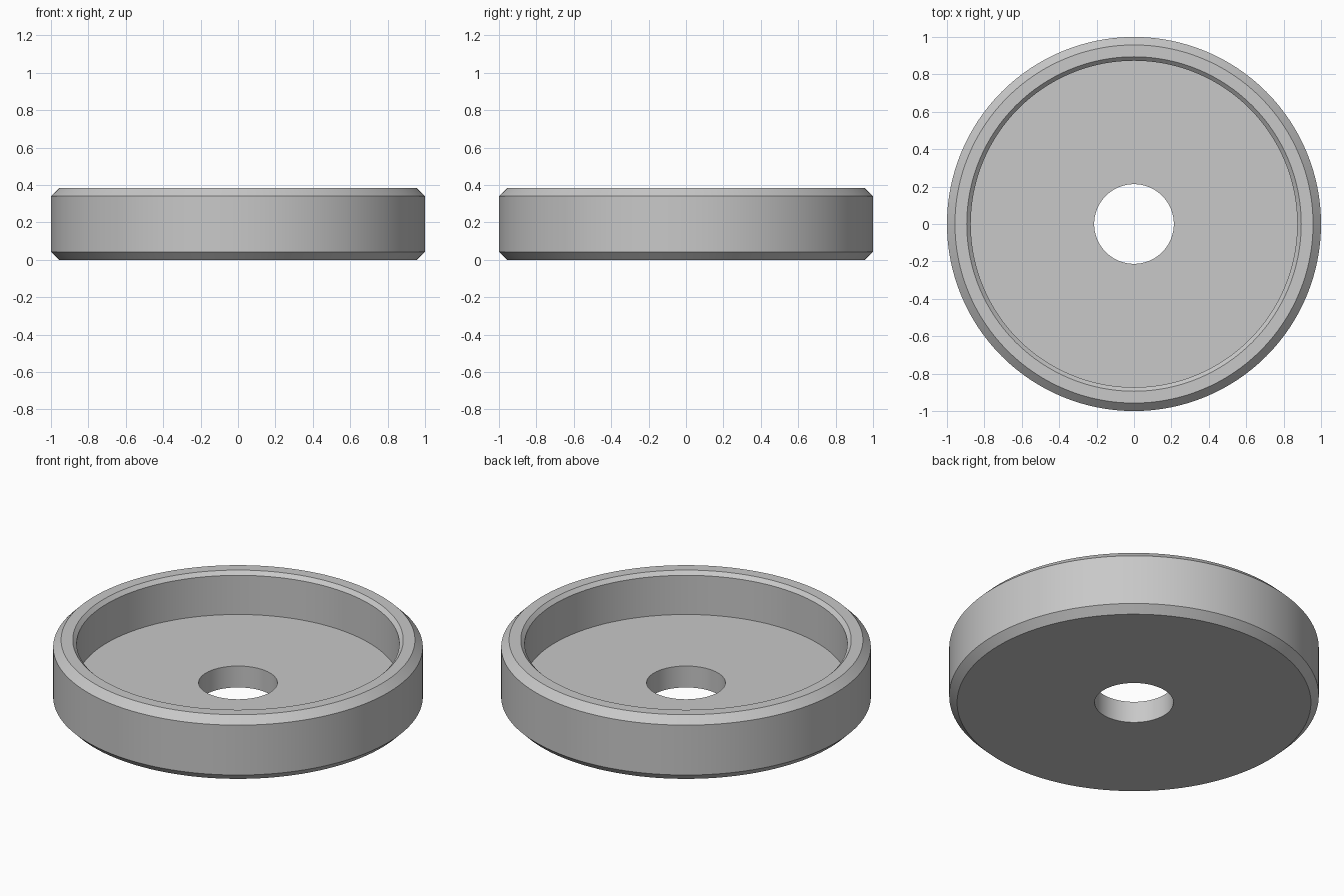
import bpy, bmesh, math

if "Cube" in bpy.data.objects:
    bpy.data.objects.remove(bpy.data.objects["Cube"], do_unlink=True)

# Main dimensions
OUTER, HEIGHT = 1.0, 0.383
CHAMFER, LIP = 0.0426, 0.0213
BORE, POCKET, FLOOR = 0.213, 0.873, 0.128
SEGMENTS = 128

# Plain grey metal
grey = bpy.data.materials.new("plain grey")
grey.use_nodes = True
grey.diffuse_color = (0.58, 0.58, 0.58, 1)
grey.node_tree.nodes["Principled BSDF"].inputs["Base Color"].default_value = grey.diffuse_color

# Closed cross-section as radius and height, from the bore outwards
profile = [
    (BORE, 0),
    (OUTER - CHAMFER, 0),
    (OUTER, CHAMFER),
    (OUTER, HEIGHT - CHAMFER),
    (OUTER - CHAMFER, HEIGHT),
    (POCKET + LIP, HEIGHT),
    (POCKET, HEIGHT - LIP),
    (POCKET, FLOOR),
    (BORE, FLOOR),
]

# Turn the cross-section around the z axis
bm = bmesh.new()
verts = [bm.verts.new((r, 0, z)) for r, z in profile]
edges = [bm.edges.new((a, b)) for a, b in zip(verts, verts[1:] + verts[:1])]
bmesh.ops.spin(bm, geom=verts + edges, cent=(0, 0, 0), axis=(0, 0, 1),
               angle=math.tau, steps=SEGMENTS, use_merge=False)
bmesh.ops.remove_doubles(bm, verts=bm.verts, dist=0.0005)
bmesh.ops.recalc_face_normals(bm, faces=bm.faces)
mesh = bpy.data.meshes.new("round_cup")
bm.to_mesh(mesh)
bm.free()
mesh.materials.append(grey)

cup = bpy.data.objects.new("round_cup", mesh)
bpy.context.collection.objects.link(cup)

# Smooth round walls with crisp chamfer edges
bpy.ops.object.select_all(action="DESELECT")
cup.select_set(True)
bpy.context.view_layer.objects.active = cup
bpy.ops.object.shade_smooth_by_angle(angle=math.radians(30))
